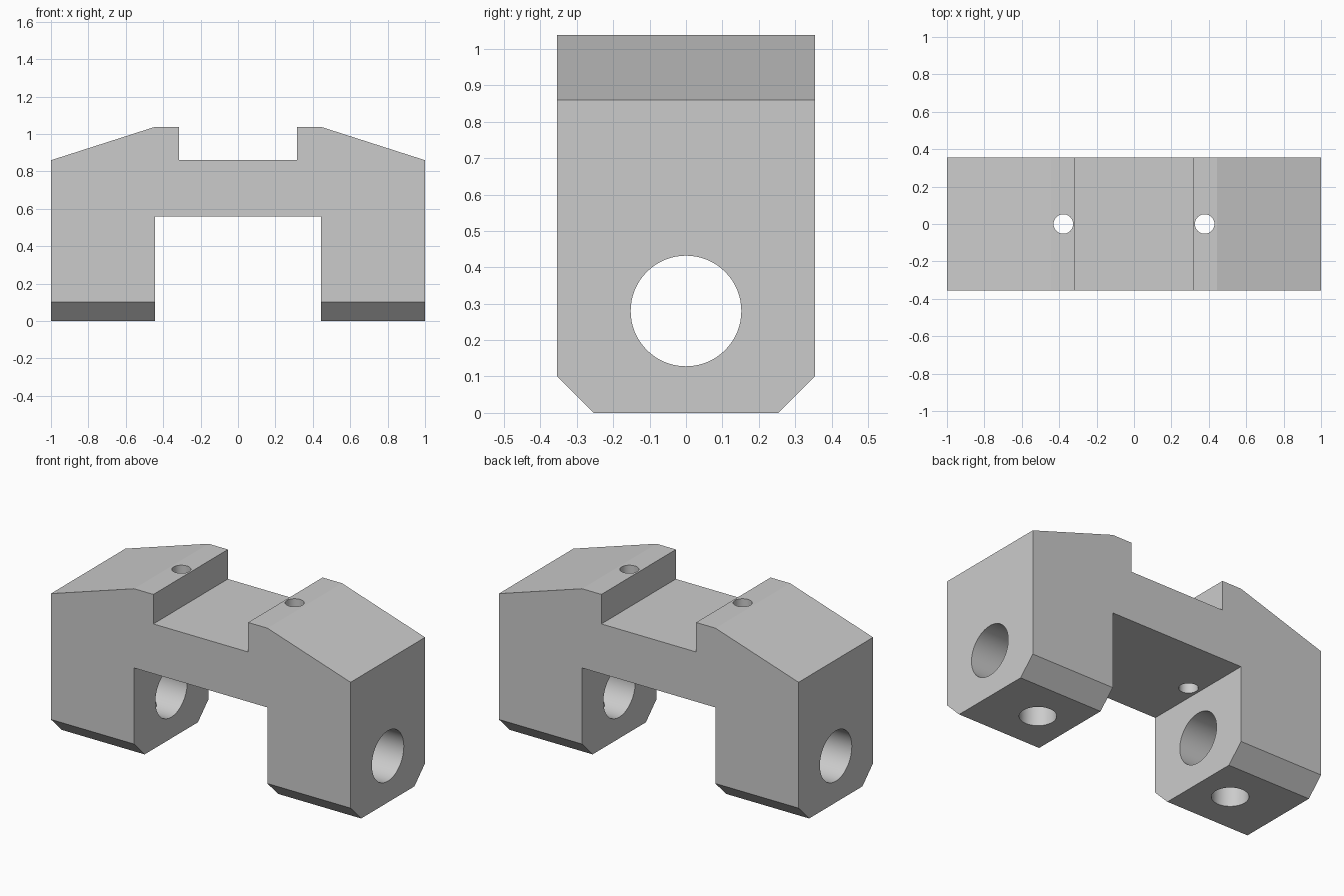
import bpy
import bmesh
import math
from mathutils import Matrix

cube = bpy.data.objects.get("Cube")
if cube:
    bpy.data.objects.remove(cube, do_unlink=True)

# Single grey material
grey = bpy.data.materials.new("light_grey")
grey.use_nodes = True
colour = (0.6, 0.6, 0.6, 1.0)
grey.diffuse_color = colour
grey.node_tree.nodes["Principled BSDF"].inputs["Base Color"].default_value = colour


def add_object(name, bm):
    bmesh.ops.recalc_face_normals(bm, faces=bm.faces)
    mesh = bpy.data.meshes.new(name)
    bm.to_mesh(mesh)
    bm.free()
    mesh.materials.append(grey)
    obj = bpy.data.objects.new(name, mesh)
    bpy.context.collection.objects.link(obj)
    return obj


def drill(body, name, radius, length, centre, axis="Z"):
    """Cut a round hole through the body."""
    turn = Matrix.Rotation(math.pi / 2, 4, "Y") if axis == "X" else Matrix()
    bm = bmesh.new()
    bmesh.ops.create_cone(bm, cap_ends=True, segments=64, radius1=radius, radius2=radius,
                          depth=length, matrix=Matrix.Translation(centre) @ turn)
    cutter = add_object(name, bm)
    cutter.hide_render = True
    mod = body.modifiers.new(name, "BOOLEAN")
    mod.operation = "DIFFERENCE"
    mod.solver = "EXACT"
    mod.object = cutter
    bpy.context.view_layer.objects.active = body
    bpy.ops.object.modifier_apply(modifier=mod.name)
    bpy.data.objects.remove(cutter, do_unlink=True)


# Bridge body: half profile mirrored and extruded along y
half_depth = 0.355
leg_in, leg_out = 0.445, 1.0
half = [(0.316, 0.86), (0.316, 1.038), (leg_in, 1.038), (leg_out, 0.86),
        (leg_out, 0), (leg_in, 0), (leg_in, 0.56)]
profile = half + [(-x, z) for x, z in reversed(half)]

bm = bmesh.new()
face = bm.faces.new([bm.verts.new((x, -half_depth, z)) for x, z in profile])
extruded = bmesh.ops.extrude_face_region(bm, geom=[face])
verts = [g for g in extruded["geom"] if isinstance(g, bmesh.types.BMVert)]
bmesh.ops.translate(bm, verts=verts, vec=(0, 2 * half_depth, 0))

# Chamfers along the lower front and back edges of both legs
low_edges = [e for e in bm.edges
             if all(v.co.z < 0.01 for v in e.verts)
             and abs(e.verts[0].co.y - e.verts[1].co.y) < 0.01]
bmesh.ops.bevel(bm, geom=low_edges, offset=0.101, offset_type="OFFSET",
                segments=1, affect="EDGES")
body = add_object("bridge_body", bm)

# Axle bore through both legs
drill(body, "axle_bore", 0.152, 2.4, (0, 0, 0.28), "X")

for side in (-1, 1):
    # Foot hole reaching up into the bore, and screw hole through the bridge
    drill(body, "foot_hole", 0.1, 0.56, (side * 0.667, 0, 0), "Z")
    drill(body, "screw_hole", 0.052, 1.0, (side * 0.378, 0, 0.8), "Z")

# Smooth hole walls, keep machined edges sharp
bpy.ops.object.select_all(action="DESELECT")
body.select_set(True)
bpy.context.view_layer.objects.active = body
bpy.ops.object.shade_smooth_by_angle(angle=math.radians(12))
